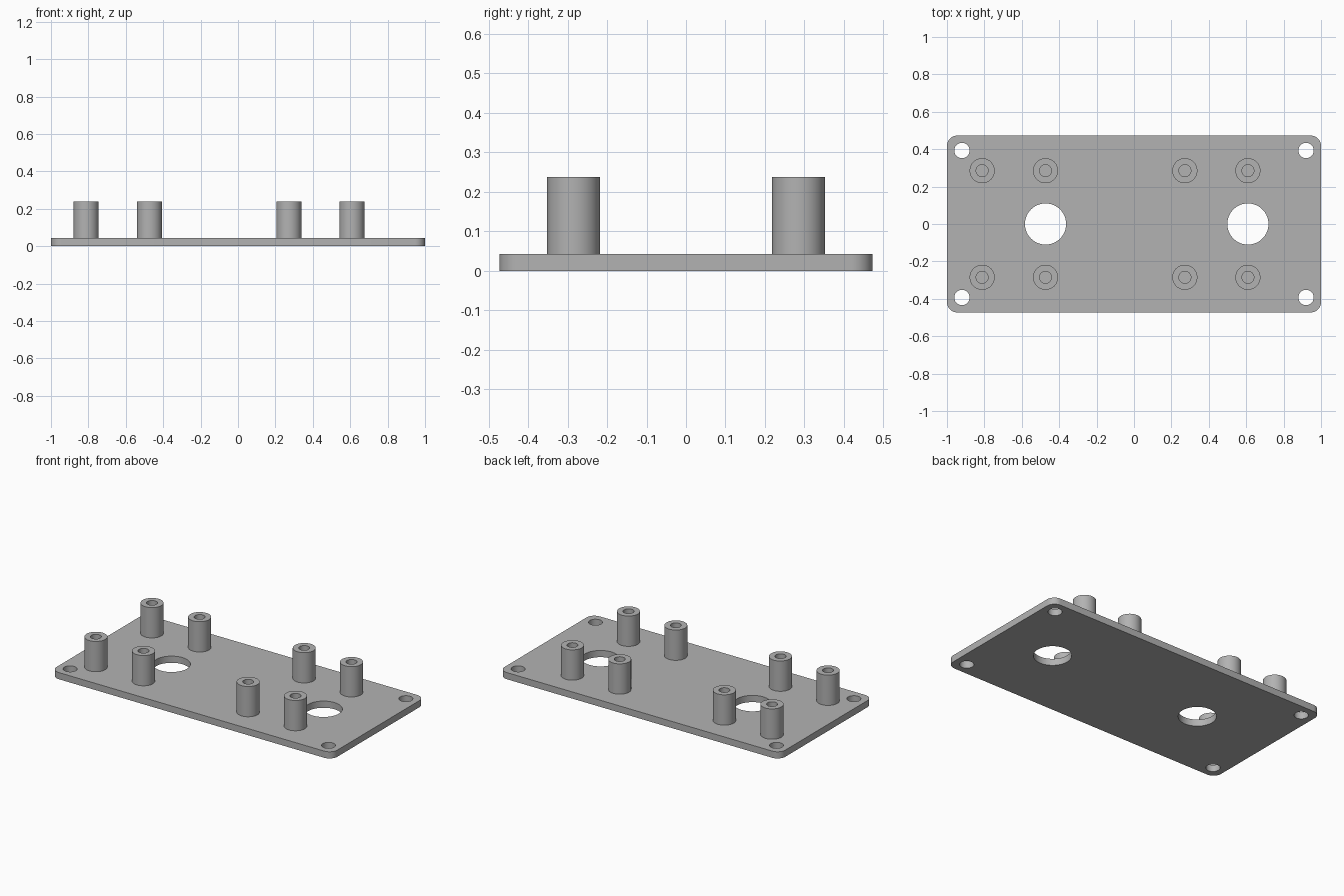
import bpy
import bmesh
from math import cos, sin, pi
from mathutils import Vector

cube = bpy.data.objects.get("Cube")
if cube:
    bpy.data.objects.remove(cube, do_unlink=True)

# Main sizes
HALF_X, HALF_Y, CORNER = 1.0, 0.473, 0.055
PLATE_TOP, POST_TOP = 0.043, 0.238
POST_R, BORE_R = 0.067, 0.032
POST_X = {"outer_right": -0.812, "inner_right": -0.473,
          "inner_left": 0.272, "outer_left": 0.609}
POST_Y = 0.285

grey = bpy.data.materials.new("plain grey")
grey.use_nodes = True
colour = (0.448, 0.448, 0.448, 1)
grey.diffuse_color = colour
grey.node_tree.nodes["Principled BSDF"].inputs["Base Color"].default_value = colour


def finish(name, bm):
    """Turn a bmesh into a named, sharp-edged smooth object."""
    bmesh.ops.recalc_face_normals(bm, faces=bm.faces)
    mesh = bpy.data.meshes.new(name)
    bm.to_mesh(mesh)
    bm.free()
    mesh.materials.append(grey)
    obj = bpy.data.objects.new(name, mesh)
    bpy.context.collection.objects.link(obj)
    bpy.ops.object.select_all(action="DESELECT")
    obj.select_set(True)
    bpy.context.view_layer.objects.active = obj
    bpy.ops.object.shade_smooth_by_angle(angle=pi / 6)
    return obj


def arc(x, y, radius, start, sweep, steps):
    angles = [start + sweep * i / steps for i in range(steps + 1)]
    return [(x + radius * cos(a), y + radius * sin(a)) for a in angles]


def circle(x, y, radius, steps=48):
    return arc(x, y, radius, 0, 2 * pi, steps)[:-1]


def add_loop(bm, points):
    verts = [bm.verts.new((x, y, 0)) for x, y in points]
    return [bm.edges.new((v, verts[i - 1])) for i, v in enumerate(verts)]


# Base plate: rounded outline with four screw holes and two large openings
outline = []
for i, (sx, sy) in enumerate([(1, 1), (-1, 1), (-1, -1), (1, -1)]):
    outline += arc(sx * (HALF_X - CORNER), sy * (HALF_Y - CORNER),
                   CORNER, i * pi / 2, pi / 2, 10)
holes = [circle(sx * 0.92, sy * 0.393, 0.041) for sx in (-1, 1) for sy in (-1, 1)]
holes += [circle(POST_X[k], 0, 0.11, 64) for k in ("inner_right", "outer_left")]

bm = bmesh.new()
edges = []
for loop in [outline] + holes:
    edges += add_loop(bm, loop)
bmesh.ops.triangle_fill(bm, edges=edges, use_beauty=True, normal=Vector((0, 0, 1)))
raised = bmesh.ops.extrude_face_region(bm, geom=bm.faces[:], use_keep_orig=True)
top = [v for v in raised["geom"] if isinstance(v, bmesh.types.BMVert)]
bmesh.ops.translate(bm, verts=top, vec=(0, 0, PLATE_TOP))
finish("base_plate", bm)


# Hollow standoff posts: a turned profile, set slightly into the plate
def post(name, x, y):
    bm = bmesh.new()
    foot = PLATE_TOP - 0.003
    profile = [(POST_R, foot), (POST_R, POST_TOP), (BORE_R, POST_TOP), (BORE_R, foot)]
    verts = [bm.verts.new((r, 0, z)) for r, z in profile]
    rim = [bm.edges.new(pair) for pair in zip(verts, verts[1:])]
    bmesh.ops.spin(bm, geom=verts + rim, cent=(0, 0, 0), axis=(0, 0, 1),
                   angle=2 * pi, steps=48, use_merge=True)
    bmesh.ops.remove_doubles(bm, verts=bm.verts, dist=0.0001)
    # Close the foot ring so the post is solid
    foot_edges = [e for e in bm.edges if e.is_boundary]
    bmesh.ops.bridge_loops(bm, edges=foot_edges)
    finish(name, bm).location = (x, y, 0)


for place, x in POST_X.items():
    for side, y in (("front", -POST_Y), ("back", POST_Y)):
        post(f"post_{side}_{place}", x, y)
